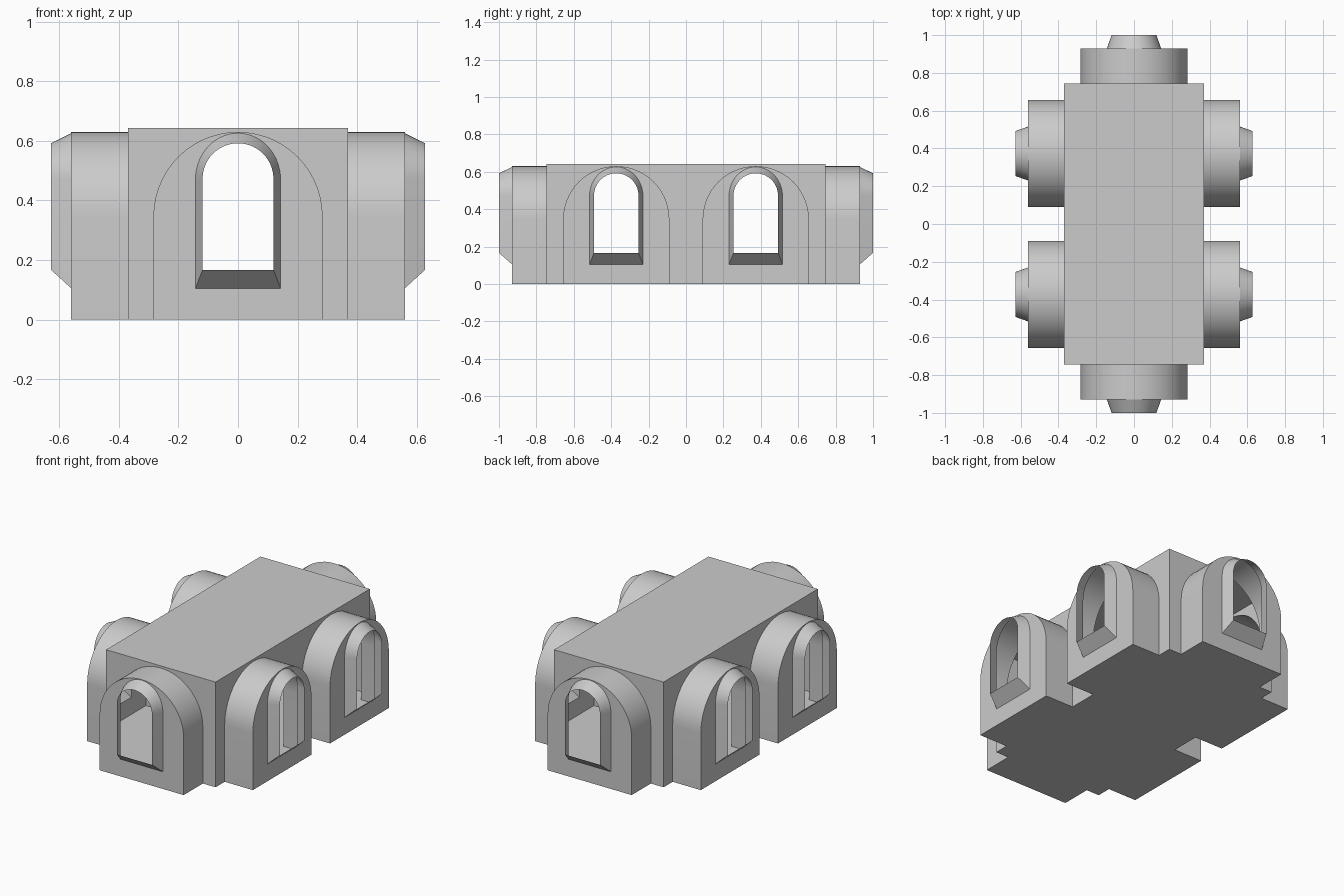
import bpy, bmesh
from math import sin, cos, pi
from mathutils import Matrix, Vector

if "Cube" in bpy.data.objects:
    bpy.data.objects.remove(bpy.data.objects["Cube"])

BODY_X, BODY_Y, BODY_H = 0.37, 0.745, 0.643


def arch(hw, bottom, spring, top, n=28):
    """Arched outline: flat sill, straight sides, rounded head."""
    pts = [(-hw, bottom), (hw, bottom)]
    for i in range(n + 1):
        a = pi * i / n
        pts.append((hw * cos(a), spring + (top - spring) * sin(a)))
    return pts


def finish(name, bm):
    bmesh.ops.recalc_face_normals(bm, faces=bm.faces[:])
    me = bpy.data.meshes.new(name)
    bm.to_mesh(me)
    bm.free()
    ob = bpy.data.objects.new(name, me)
    bpy.context.collection.objects.link(ob)
    return ob


def arched_bay(name, start, wall, tip, matrix):
    """Vaulted bay pointing to local -y, with a tapered window hood."""
    vault = arch(0.284, 0.0, 0.346, 0.63)
    base = arch(0.143, 0.105, 0.47, 0.626)
    mouth = arch(0.119, 0.167, 0.473, 0.592)
    bm = bmesh.new()
    rings = []
    for outline, d in ((vault, start), (vault, wall), (base, wall), (mouth, tip)):
        rings.append([bm.verts.new(matrix @ Vector((x, -d, z))) for x, z in outline])
    for a, b in zip(rings, rings[1:]):
        for i in range(len(a)):
            j = (i + 1) % len(a)
            bm.faces.new((a[i], a[j], b[j], b[i]))
    bm.faces.new(rings[0])
    bm.faces.new(rings[-1])
    return finish(name, bm)


# main hall block
bm = bmesh.new()
bmesh.ops.create_cube(bm, size=1, matrix=Matrix.Translation((0, 0, BODY_H / 2))
                      @ Matrix.Diagonal((2 * BODY_X, 2 * BODY_Y, BODY_H, 1)))
hall = finish("hall", bm)

# one bay on each end, two on each side
bays = []
for k in (0, 1):
    bays.append(arched_bay("end_bay", 0.70, 0.93, 1.0, Matrix.Rotation(pi * k, 4, 'Z')))
    for y in (-0.373, 0.373):
        m = Matrix.Translation((0, y, 0)) @ Matrix.Rotation(pi / 2 + pi * k, 4, 'Z')
        bays.append(arched_bay("side_bay", 0.32, 0.56, 0.628, m))

# fuse the bays with the hall
for bay in bays:
    mod = hall.modifiers.new("fuse", 'BOOLEAN')
    mod.operation, mod.solver, mod.object = 'UNION', 'EXACT', bay
deps = bpy.context.evaluated_depsgraph_get()
deps.update()
hall.data = bpy.data.meshes.new_from_object(hall.evaluated_get(deps))
hall.modifiers.clear()
for bay in bays:
    bpy.data.objects.remove(bay, do_unlink=True)

# open the windows so the hall is a hollow shell
bm = bmesh.new()
bm.from_mesh(hall.data)
mouths = [f for f in bm.faces
          if all(abs(v.co.x) > 0.626 or abs(v.co.y) > 0.998 for v in f.verts)]
bmesh.ops.delete(bm, geom=mouths, context='FACES')
bm.to_mesh(hall.data)
bm.free()

bpy.context.view_layer.objects.active = hall
hall.select_set(True)
bpy.ops.object.shade_smooth_by_angle(angle=0.5)
